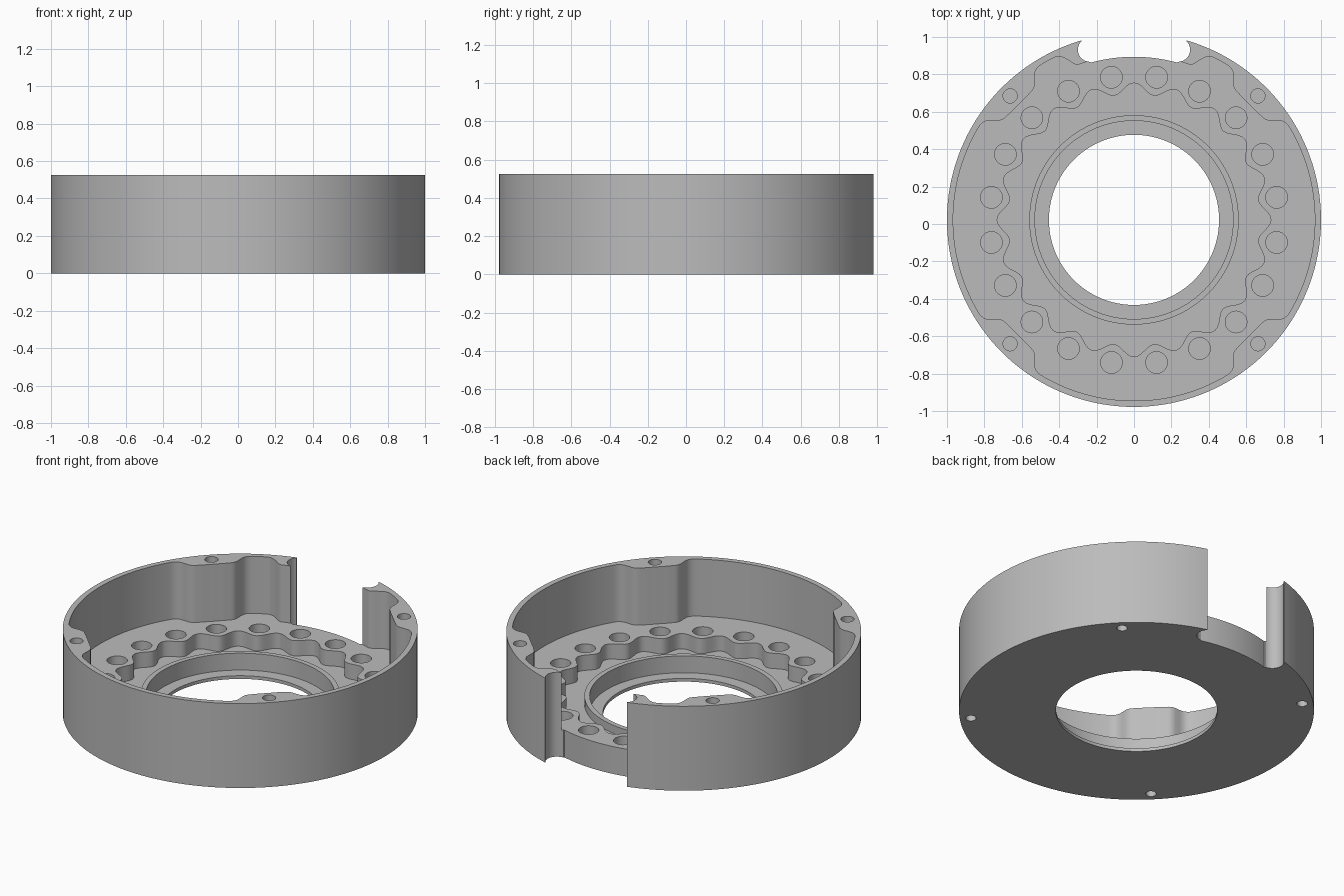
import bpy, bmesh, math

if "Cube" in bpy.data.objects:
    bpy.data.objects.remove(bpy.data.objects["Cube"])

CY = 0.022          # ring centre in y
H = 0.525           # full height
FLOOR, POCKET, LEDGE, RIM = 0.17, 0.075, 0.02, 0.125

grey = bpy.data.materials.new("grey metal")
grey.diffuse_color = (0.5, 0.5, 0.5, 1)
grey.use_nodes = True
grey.node_tree.nodes["Principled BSDF"].inputs["Base Color"].default_value = grey.diffuse_color


def polar(r, deg):
    a = math.radians(deg)
    return (r * math.cos(a), r * math.sin(a))


def circle(r, n=96, cx=0, cy=0):
    return [(cx + r * math.cos(2 * math.pi * i / n), cy + r * math.sin(2 * math.pi * i / n)) for i in range(n)]


def prisms(name, outlines):
    """Extrude each (outline, z0, z1) into a closed solid within one object."""
    bm = bmesh.new()
    for pts, z0, z1 in outlines:
        lo = [bm.verts.new((x, y + CY, z0)) for x, y in pts]
        hi = [bm.verts.new((x, y + CY, z1)) for x, y in pts]
        bm.faces.new(lo[::-1])
        bm.faces.new(hi)
        for i in range(len(pts)):
            j = (i + 1) % len(pts)
            bm.faces.new((lo[i], lo[j], hi[j], hi[i]))
    me = bpy.data.meshes.new(name)
    bm.to_mesh(me)
    bm.free()
    me.materials.append(grey)
    ob = bpy.data.objects.new(name, me)
    bpy.context.collection.objects.link(ob)
    return ob


def activate(ob):
    bpy.ops.object.select_all(action='DESELECT')
    ob.select_set(True)
    bpy.context.view_layer.objects.active = ob


def cut(ob, name, outlines):
    cutter = prisms(name, outlines)
    cutter.hide_render = True
    mod = ob.modifiers.new(name, 'BOOLEAN')
    mod.operation, mod.solver, mod.object = 'DIFFERENCE', 'EXACT', cutter
    activate(ob)
    bpy.ops.object.modifier_apply(modifier=name)
    bpy.data.objects.remove(cutter)


# Outer outline: round with a notch at the back, ended by concave bites
BX, BY, BR = 0.235, 0.91, 0.065
tip = math.degrees(math.atan2(0.957, 0.281))          # wall tip angle
half = [polar(0.872, 90 - 15.4 * i / 10) for i in range(11)]
half += [(BX + BR * math.cos(math.radians(a)), BY + BR * math.sin(math.radians(a)))
         for a in range(-90, 46, 9)]
span = tip + 90
half += [polar(1.0, tip - span * i / 70) for i in range(71)]
outline = half + [(-x, y) for x, y in half[-2:0:-1]]
outline.reverse()
body = prisms("housing", [(outline, 0, H)])

# Inner wall outline: thin wall, four screw bosses, thickened notch ends
BOSS = [(0, .872), (4, .874), (7.2, .881), (8.2, .888), (9.2, .905), (10.2, .932),
        (11.2, .953), (12.5, .964), (13.5, .967)]
POST = [(0, .88), (20, .882), (21, .892), (22, .915), (23.2, .942), (24.4, .96), (25.6, .967)]


def lookup(table, d):
    for (a, ra), (b, rb) in zip(table, table[1:]):
        if d <= b:
            return ra + (rb - ra) * (d - a) / (b - a)
    return 0.967


def wall_radius(deg):
    boss = lookup(BOSS, abs(deg % 90 - 45))
    post = lookup(POST, abs((deg - 90 + 180) % 360 - 180))
    return min(boss, post)


cut(body, "cavity", [([polar(wall_radius(d), d) for d in range(360)], FLOOR, 0.7)])

# Scalloped pocket, bearing seat and central bore
wave = [polar(0.702 + 0.03 * math.cos(math.radians(20 * (d - 90))), d)
        for d in [i * 1.5 for i in range(240)]]
cut(body, "pocket", [(wave, POCKET, 0.7)])
cut(body, "seat", [(circle(0.53), LEDGE, 0.7)])
cut(body, "bore", [(circle(0.455), -0.1, 0.7)])

# Twenty blind holes in the floor
holes = []
for k in range(20):
    x, y = polar(0.772, 9 + 18 * k)
    holes.append((circle(0.058, 24, x, y), POCKET, 0.3))
cut(body, "floor_holes", holes)

# Screw holes in the bosses, from above and below
screws = []
for k in range(4):
    x, y = polar(0.937, 45 + 90 * k)
    screws.append((circle(0.038, 20, x, y), H - 0.15, 0.7))
    screws.append((circle(0.03, 20, x, y), -0.1, 0.12))
cut(body, "screw_holes", screws)

# Raised collar around the bearing seat
collar = prisms("collar", [(circle(0.56), POCKET, RIM)])
cut(collar, "collar_bore", [(circle(0.53), 0, 0.7)])

for ob in (body, collar):
    activate(ob)
    bpy.ops.object.shade_smooth_by_angle(angle=math.radians(30))
